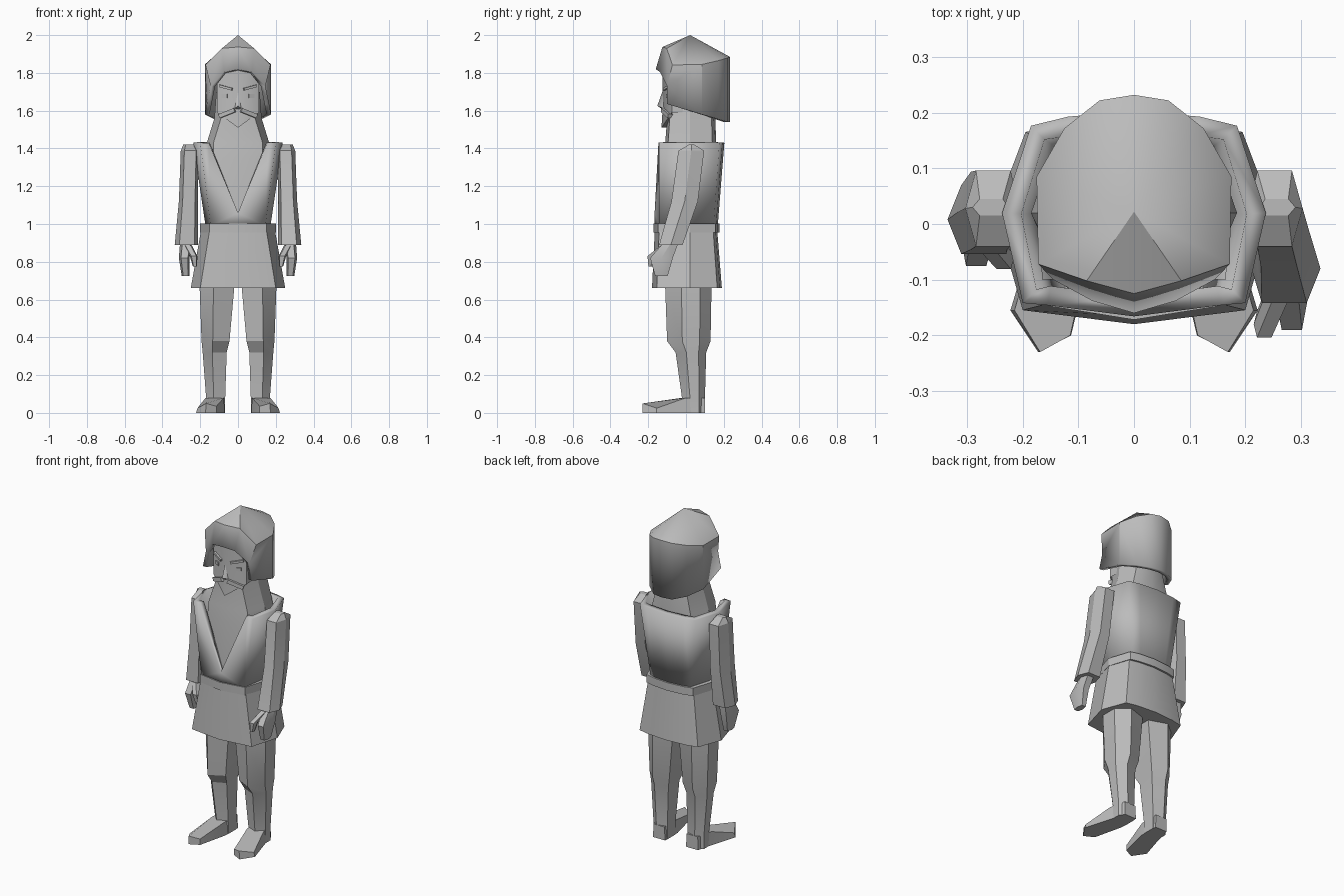
import bpy, bmesh, math
from mathutils import Vector, Matrix

cube = bpy.data.objects.get("Cube")
if cube:
    bpy.data.objects.remove(cube, do_unlink=True)

grey = bpy.data.materials.new("plain_grey")
grey.use_nodes = True
grey.diffuse_color = (0.5, 0.5, 0.5, 1)
grey.node_tree.nodes["Principled BSDF"].inputs["Base Color"].default_value = (0.5, 0.5, 0.5, 1)


def finish(name, bm, mirror=False, thickness=0, smooth=25):
    """Turn a bmesh into a named object, optionally mirrored and thickened."""
    bmesh.ops.recalc_face_normals(bm, faces=bm.faces)
    mesh = bpy.data.meshes.new(name)
    bm.to_mesh(mesh)
    bm.free()
    obj = bpy.data.objects.new(name, mesh)
    bpy.context.collection.objects.link(obj)
    mesh.materials.append(grey)
    if mirror:
        mod = obj.modifiers.new("Mirror", 'MIRROR')
        mod.use_clip = True
    if thickness:
        mod = obj.modifiers.new("Solidify", 'SOLIDIFY')
        mod.thickness = thickness
        mod.offset = -1
    bpy.ops.object.select_all(action='DESELECT')
    obj.select_set(True)
    bpy.context.view_layer.objects.active = obj
    bpy.ops.object.shade_smooth_by_angle(angle=math.radians(smooth))
    return obj


def loft(rings, closed=True, caps=True):
    """Skin a stack of equal-length rings."""
    bm = bmesh.new()
    rows = [[bm.verts.new(p) for p in ring] for ring in rings]
    n = len(rows[0])
    for low, high in zip(rows, rows[1:]):
        for i in range(n if closed else n - 1):
            j = (i + 1) % n
            bm.faces.new((low[i], low[j], high[j], high[i]))
    if caps:
        bm.faces.new(rows[0])
        bm.faces.new(rows[-1])
    return bm


def body_half(corner, front, side, back, z):
    """Half outline of the body, from front centre round to back centre."""
    return [(0, -front, z), (corner, -front * 0.86, z), (side, 0.02, z),
            (side * 0.78, back * 0.87, z), (side * 0.5, back * 0.95, z), (0, back, z)]


def body(name, sections):
    """Solid body part from mirrored half outlines."""
    rings = []
    for section in sections:
        half = body_half(*section)
        rings.append(half + [(-x, y, z) for x, y, z in half[-2:0:-1]])
    return finish(name, loft(rings))


def flip(points, side):
    return [(x * side, y, z) for x, y, z in points]


# Torso clothing
body("skirt", [(0.2, 0.18, 0.25, 0.19, 0.66), (0.15, 0.165, 0.195, 0.165, 0.97)])
body("belt", [(0.15, 0.172, 0.2, 0.178, 0.955), (0.15, 0.172, 0.2, 0.178, 1.003)])
body("shirt_and_neck", [(0.11, 0.14, 0.14, 0.14, 0.98), (0.13, 0.125, 0.185, 0.16, 1.35),
                        (0.13, 0.11, 0.165, 0.16, 1.43), (0.09, 0.1, 0.125, 0.155, 1.56),
                        (0.08, 0.09, 0.115, 0.14, 1.7)])

# Open vest with a deep V neck
bm = bmesh.new()
waist = [bm.verts.new(p) for p in body_half(0.145, 0.166, 0.172, 0.168, 0.99)]
top = [bm.verts.new(p) for p in body_half(0.2, 0.165, 0.237, 0.203, 1.43)]
v_tip = bm.verts.new((0, -0.166, 1.06))
top[0].co = (0.155, -0.146, 1.43)
bm.faces.new((waist[0], waist[1], v_tip))
bm.faces.new((waist[1], top[1], top[0], v_tip))
for i in range(1, 5):
    bm.faces.new((waist[i], waist[i + 1], top[i + 1], top[i]))
finish("vest", bm, mirror=True, thickness=0.035)


# Head with a pointed chin
def face_half(width, front, cheek, z):
    return [(0, -front, z), (width, -cheek, z), (width, 0.1, z), (0, 0.15, z)]


bm = loft([face_half(0.11, 0.125, 0.075, z) for z in (1.59, 1.87)], closed=False, caps=False)
chin = bm.verts.new((0, -0.13, 1.51))
throat = bm.verts.new((0, -0.05, 1.51))
bm.verts.ensure_lookup_table()
bm.faces.new((bm.verts[0], bm.verts[1], chin))
bm.faces.new((bm.verts[1], throat, chin))
finish("head", bm, mirror=True, smooth=15)

# Nose
bm = bmesh.new()
bridge, base, tip, wing = [bm.verts.new(p) for p in (
    (0, -0.122, 1.71), (0, -0.12, 1.605), (0, -0.152, 1.625), (0.02, -0.112, 1.61))]
bm.faces.new((bridge, tip, wing))
bm.faces.new((tip, base, wing))
finish("nose", bm, mirror=True)


# Small facial features lying on the angled cheeks
def feature(name, side, x, z, size, tilt):
    bm = bmesh.new()
    bmesh.ops.create_cube(bm, size=1)
    y = -0.125 + x * 0.45
    matrix = (Matrix.Translation((x, y, z)) @ Matrix.Rotation(math.radians(24), 4, 'Z')
              @ Matrix.Rotation(math.radians(tilt), 4, 'Y') @ Matrix.Diagonal((*size, 1)))
    bm.transform(matrix)
    bm.transform(Matrix.Diagonal((side, 1, 1, 1)))
    finish(name, bm)


for label, side in (("left", 1), ("right", -1)):
    feature(label + "_eyebrow", side, 0.062, 1.722, (0.075, 0.022, 0.013), -14)
    feature(label + "_eye", side, 0.07, 1.677, (0.03, 0.012, 0.02), 0)
    feature(label + "_moustache", side, 0.055, 1.587, (0.095, 0.03, 0.022), 20)

# Helmet: crown panels, peaked brow, cheek flaps and rounded back
bm = bmesh.new()
rim = [(0, -0.125, 1.937), (0.085, -0.102, 1.93), (0.172, -0.072, 1.842), (0.175, 0.085, 1.845),
       (0.125, 0.172, 1.865), (0.062, 0.222, 1.88), (0, 0.232, 1.885)]
edge = [(0, -0.16, 1.82), (0.075, -0.138, 1.805), (0.145, -0.1, 1.73), (0.175, 0.085, 1.58),
        (0.125, 0.172, 1.555), (0.062, 0.222, 1.54), (0, 0.232, 1.54)]
apex = bm.verts.new((0, 0.022, 2.0))
rim = [bm.verts.new(p) for p in rim]
edge = [bm.verts.new(p) for p in edge]
flap = bm.verts.new((0.165, -0.1, 1.635))
for i in range(6):
    bm.faces.new((apex, rim[i], rim[i + 1]))
    if i == 2:
        bm.faces.new((rim[2], edge[2], flap, edge[3], rim[3]))
    else:
        bm.faces.new((rim[i], edge[i], edge[i + 1], rim[i + 1]))
finish("helmet", bm, mirror=True, thickness=0.025, smooth=32)


# Limbs
def leg_ring(x0, x1, y0, y1, z):
    w, d = x1 - x0, y1 - y0
    return [(x0, y0 + d * 0.2, z), (x0 + w * 0.6, y0, z), (x1, y0 + d * 0.35, z),
            (x1, y0 + d * 0.75, z), (x0 + w * 0.6, y1, z), (x0, y1 - d * 0.15, z)]


def arm_ring(x, y, z, half_w, half_d, slope=0):
    """Six-sided sleeve section, dipping towards the front by slope."""
    outline = [(-0.7, -1), (0.6, -1), (1, 0), (0.6, 1), (-0.7, 1), (-1, 0)]
    return [(x + u * half_w, y + v * half_d, z + v * slope) for u, v in outline]


for label, side in (("left", 1), ("right", -1)):
    # Trouser leg, boot shaft and foot
    leg = [leg_ring(0.01, 0.2, -0.11, 0.14, 0.72), leg_ring(0.02, 0.203, -0.11, 0.135, 0.66),
           leg_ring(0.045, 0.193, -0.1, 0.13, 0.38), leg_ring(0.06, 0.187, -0.055, 0.107, 0.32),
           leg_ring(0.068, 0.168, -0.02, 0.1, 0.07), leg_ring(0.068, 0.168, -0.02, 0.1, 0)]
    finish(label + "_leg", loft([flip(r, side) for r in leg]))
    sole = [(0.07, 0.1), (0.15, 0.1), (0.175, 0), (0.222, -0.155), (0.172, -0.23),
            (0.113, -0.2), (0.07, -0.02)]
    heights = [0.08, 0.08, 0.08, 0.025, 0.05, 0.035, 0.08]
    foot = [[(x, y, 0) for x, y in sole],
            [(0.13 + (x - 0.13) * 0.92, y, h) for (x, y), h in zip(sole, heights)]]
    finish(label + "_foot", loft([flip(r, side) for r in foot]))

    # Sleeve: the left arm swings forward, the right hangs straight
    swing = 1 if side > 0 else 0.12
    arm = [arm_ring(0.258, 0.03, 1.42, 0.032, 0.015), arm_ring(0.255, 0.028, 1.388, 0.048, 0.068),
           arm_ring(0.263, 0.028 - 0.035 * swing, 1.12, 0.05, 0.07),
           arm_ring(0.273, 0.02 - 0.1 * swing, 0.89, 0.062, 0.062)]
    finish(label + "_sleeve", loft([flip(r, side) for r in arm]))

    # Hand with thumb
    wrist_y = 0.02 - 0.1 * swing
    hand = [arm_ring(0.275, wrist_y, 0.9, 0.032, 0.04),
            arm_ring(0.285, wrist_y - 0.02 - 0.03 * swing, 0.82, 0.028, 0.06),
            arm_ring(0.278, wrist_y - 0.02 - 0.03 * swing, 0.725, 0.02, 0.033)]
    finish(label + "_hand", loft([flip(r, side) for r in hand]))
    thumb = [arm_ring(0.265, wrist_y - 0.03, 0.885, 0.022, 0.025),
             arm_ring(0.235, wrist_y - 0.06 - 0.04 * swing, 0.83, 0.02, 0.024),
             arm_ring(0.228, wrist_y - 0.06 - 0.045 * swing, 0.775, 0.011, 0.014)]
    finish(label + "_thumb", loft([flip(r, side) for r in thumb]))
